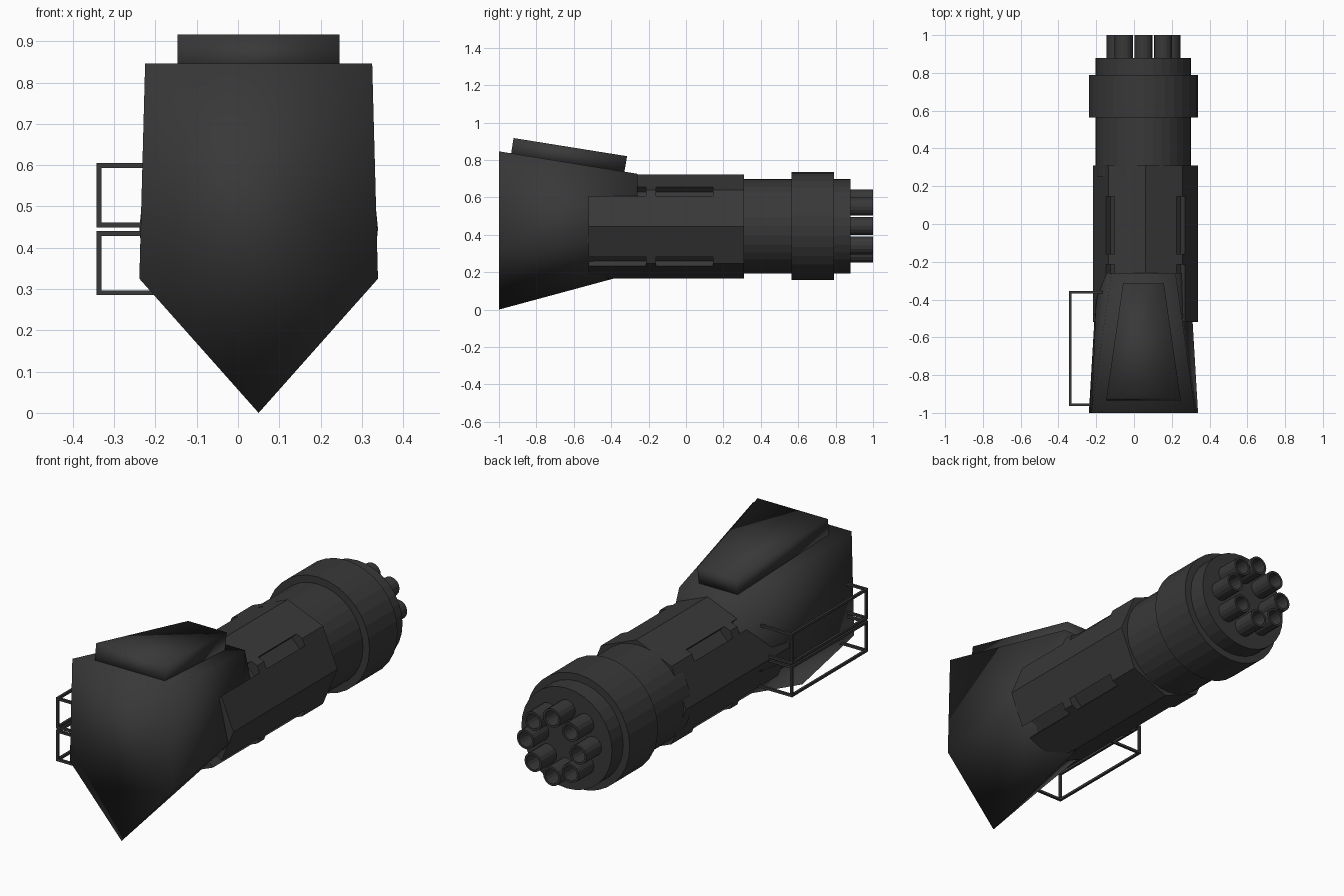
import bpy, bmesh, math
from mathutils import Matrix, Vector

if "Cube" in bpy.data.objects:
    bpy.data.objects.remove(bpy.data.objects["Cube"])

mat = bpy.data.materials.new("dark_metal")
mat.diffuse_color = (0.04, 0.04, 0.04, 1)
mat.use_nodes = True
mat.node_tree.nodes["Principled BSDF"].inputs["Base Color"].default_value = mat.diffuse_color
CX, CZ = 0.05, 0.446          # barrel axis


def finish(name, bm, smooth=False):
    bmesh.ops.recalc_face_normals(bm, faces=bm.faces)
    for f in bm.faces:
        f.smooth = smooth
    me = bpy.data.meshes.new(name)
    bm.to_mesh(me)
    bm.free()
    me.materials.append(mat)
    ob = bpy.data.objects.new(name, me)
    bpy.context.collection.objects.link(ob)
    return ob


def loft(name, sections, smooth=False):
    """Skin a row of equal-length point loops and cap both ends."""
    bm = bmesh.new()
    rows = [[bm.verts.new(p) for p in s] for s in sections]
    n = len(rows[0])
    for a, b in zip(rows, rows[1:]):
        for i in range(n):
            j = (i + 1) % n
            bm.faces.new((a[i], a[j], b[j], b[i]))
    bm.faces.new(rows[0])
    bm.faces.new(rows[-1])
    return finish(name, bm, smooth)


def turned(name, profile, sides, cx=CX, cz=CZ):
    """Revolve (radius, y) points round an axis along y."""
    angs = [2 * math.pi * i / sides for i in range(sides)]
    return loft(name, [[(cx + r * math.cos(a), y, cz + r * math.sin(a)) for a in angs]
                       for r, y in profile])


def add_box(bm, lo, hi, extra=Matrix()):
    lo, hi = Vector(lo), Vector(hi)
    m = extra @ Matrix.Translation((lo + hi) / 2) @ Matrix.Diagonal((*(hi - lo), 1))
    bmesh.ops.create_cube(bm, size=1, matrix=m)


# barrel housing and collar
turned("barrel_housing", [(0.253, 0.25), (0.253, 0.88)], 32)
turned("barrel_collar", [(0.289, 0.565), (0.289, 0.79)], 32)

# ring of eight hollow muzzles
for i in range(8):
    a = i * math.pi / 4
    turned(f"muzzle_{i + 1}", [(0.048, 0.86), (0.048, 1.0), (0.037, 1.0), (0.037, 0.885)], 16,
           CX + 0.147 * math.cos(a), CZ + 0.147 * math.sin(a))

# octagonal receiver with slots along its diagonal edges
BX, BZ = 0.061, 0.444
receiver = turned("receiver", [(0.278, -0.52), (0.278, 0.31)], 8, BX, BZ)
bm = bmesh.new()
for k in range(4):
    turn = Matrix.Translation((BX, 0, BZ)) @ Matrix.Rotation(math.radians(45 + 90 * k), 4, 'Y')
    for y0, y1 in ((-0.6, -0.215), (-0.16, 0.145)):
        add_box(bm, (0.228, y0, -0.033), (0.34, y1, 0.033), turn)
cutter = finish("slot_cutter", bm)
cutter.hide_render = True
cutter.hide_set(True)
cut = receiver.modifiers.new("slots", 'BOOLEAN')
cut.operation = 'DIFFERENCE'
cut.object = cutter
cut.solver = 'EXACT'


# keel-shaped rear hull
def hull_section(y, keel_z, low, top):
    (lw, lz), (tw, tz) = low, top
    return [(CX, y, keel_z), (CX + lw, y, lz), (CX + tw, y, tz),
            (CX - tw, y, tz), (CX - lw, y, lz)]


loft("rear_hull", [hull_section(-1.0, 0.0, (0.289, 0.325), (0.275, 0.846)),
                   hull_section(-0.26, 0.2, (0.245, 0.40), (0.17, 0.726))], smooth=True)

# tapered plate on the sloping hull top
lower, upper = [[(CX - wr, yr, zr), (CX + wr, yr, zr), (CX + wf, yf, zf), (CX - wf, yf, zf)]
                for wr, yr, zr, wf, yf, zf in ((0.196, -0.937, 0.82, 0.108, -0.332, 0.722),
                                               (0.196, -0.922, 0.917, 0.108, -0.315, 0.82))]
loft("top_plate", [lower, upper], smooth=True)

# two wire racks on the left side
T = 0.006
for name, z0, z1 in (("lower_rack", 0.291, 0.435), ("upper_rack", 0.455, 0.599)):
    bm = bmesh.new()
    x0, x1, y0, y1 = -0.337, -0.14, -0.957, -0.362
    for z in (z0, z1):
        add_box(bm, (x0 - T, y0 - T, z - T), (x0 + T, y1 + T, z + T))
        for y in (y0, y1):
            add_box(bm, (x0 - T, y - T, z - T), (x1, y + T, z + T))
    for y in (y0, y1):
        add_box(bm, (x0 - T, y - T, z0 - T), (x0 + T, y + T, z1 + T))
    finish(name, bm)
